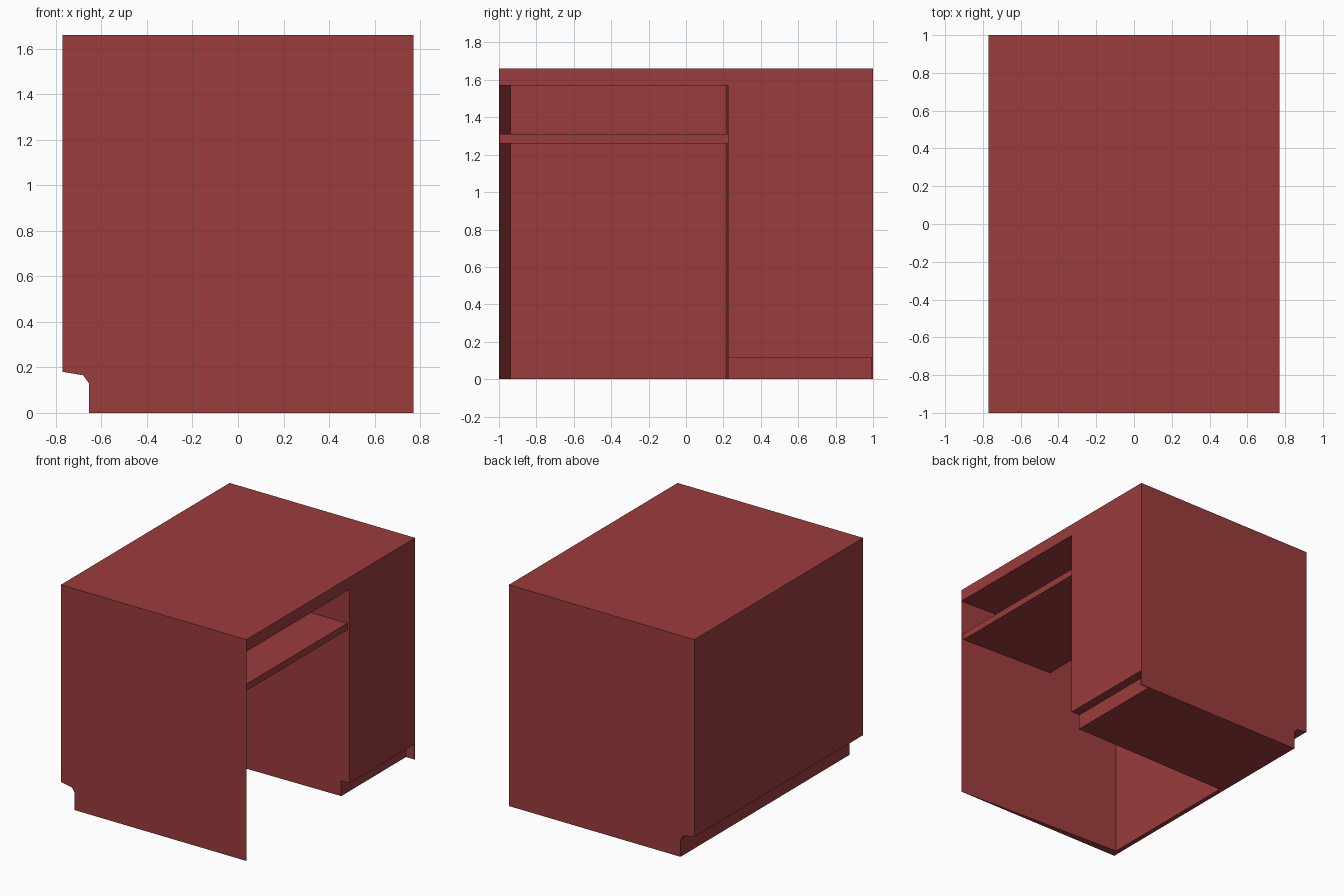
import bpy, bmesh

if "Cube" in bpy.data.objects:
    bpy.data.objects.remove(bpy.data.objects["Cube"])

RED = bpy.data.materials.new("red_paint")
RED.diffuse_color = (0.33, 0.045, 0.045, 1)
RED.use_nodes = True
RED.node_tree.nodes["Principled BSDF"].inputs["Base Color"].default_value = RED.diffuse_color

W, L, H = 0.77, 1.0, 1.66      # half width, half length, height
UNDER = 1.57                   # underside of the top
BACK = -0.62                   # inner face of the back panel
NOTCH = [(-W, 0.18), (-0.68, 0.165), (-0.655, 0.13), (-0.655, 0)]


def prism(name, profile, y0, y1):
    """Extrude an x-z profile along y; each end may be a function of x."""
    bm = bmesh.new()
    rings = []
    for end in (y0, y1):
        rings.append([bm.verts.new((x, end(x) if callable(end) else end, z))
                      for x, z in profile])
    a, b = rings
    bm.faces.new(a)
    bm.faces.new(b[::-1])
    for i in range(len(a)):
        j = (i + 1) % len(a)
        bm.faces.new((a[j], a[i], b[i], b[j]))
    bmesh.ops.recalc_face_normals(bm, faces=bm.faces[:])
    mesh = bpy.data.meshes.new(name)
    bm.to_mesh(mesh)
    bm.free()
    mesh.materials.append(RED)
    obj = bpy.data.objects.new(name, mesh)
    bpy.context.collection.objects.link(obj)
    return obj


def rect(x0, x1, z0, z1):
    return [(x0, z0), (x1, z0), (x1, z1), (x0, z1)]


def depth(x):
    """0 at the open edge, 1 at the back panel."""
    return min(1, (W - x) / (W - BACK))


# Flat top
prism("desk_top", rect(-W, W, UNDER, H), -L, L)

# Front panel tapers to a thin edge on the open side
side = NOTCH + [(W, 0), (W, UNDER), (BACK, UNDER), (-W, UNDER)]
side.insert(4, (BACK, 0))
prism("front_side_panel", side, -L, lambda x: -L + 0.06 * depth(x) + 0.0005)

# Thin panel closing the far end
prism("far_end_panel", side, L - 0.008, L)

# Back panel with the notch along its foot
prism("back_panel", NOTCH + [(BACK, 0), (BACK, UNDER), (-W, UNDER)],
      -0.94, L - 0.008)

# Cabinet with a toe recess and a slightly tapered inner wall
prism("cabinet", [(BACK, 0), (0.70, 0), (0.70, 0.115), (W, 0.115),
                  (W, UNDER), (BACK, UNDER)],
      lambda x: 0.225 - 0.015 * depth(x), L - 0.008)

# Shelf under the top
prism("shelf", rect(-0.03, 0.75, 1.26, 1.31), -0.998, 0.225)
